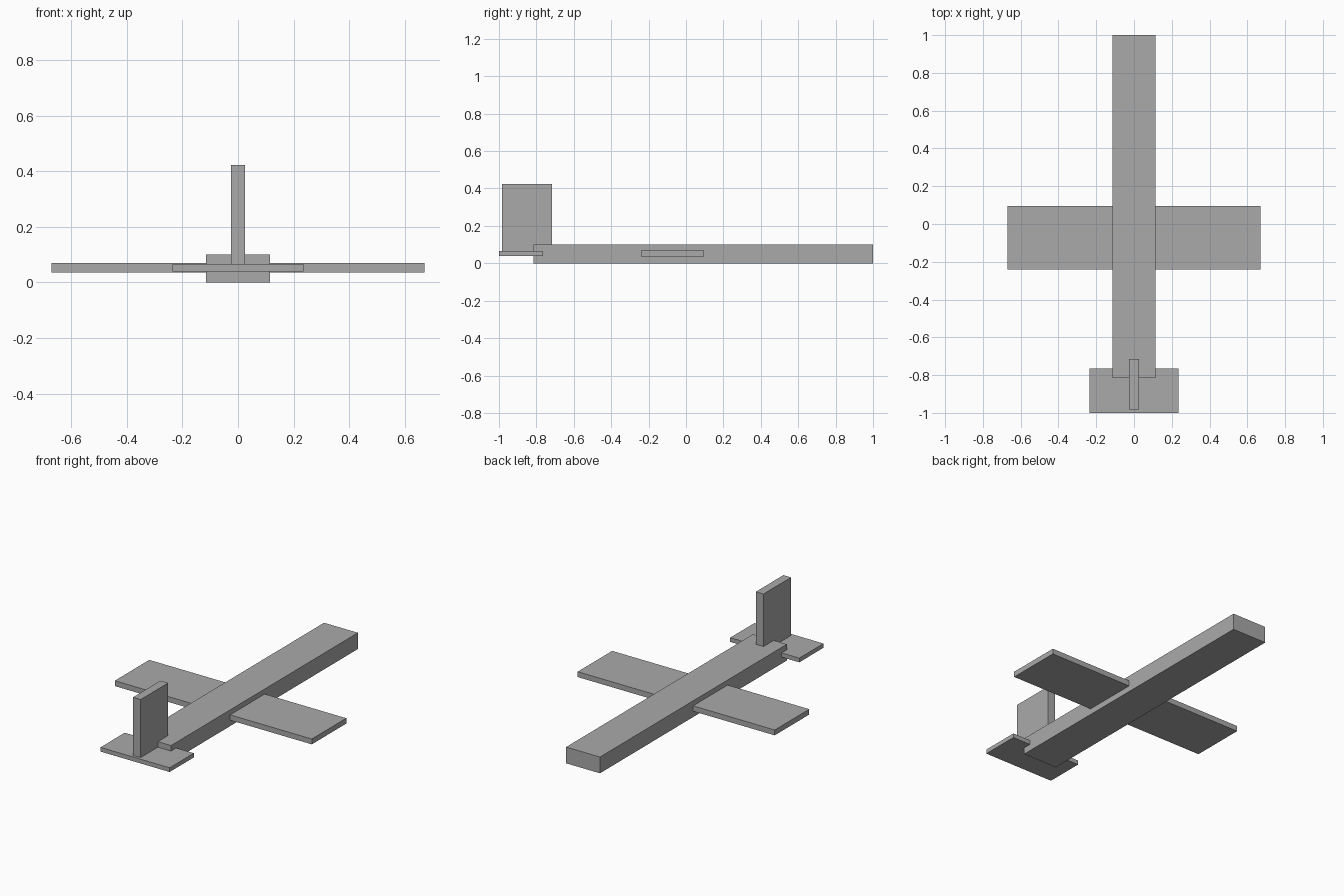
import bpy
from mathutils import Matrix, Vector
import bmesh

default_cube = bpy.data.objects.get("Cube")
if default_cube:
    bpy.data.objects.remove(default_cube, do_unlink=True)

# One plain grey for the whole aircraft
grey = bpy.data.materials.new("plain_grey")
grey.use_nodes = True
colour = (0.4, 0.4, 0.4, 1)
grey.diffuse_color = colour
grey.node_tree.nodes["Principled BSDF"].inputs["Base Color"].default_value = colour


def slab(name, half_width, y_range, z_range):
    """Flat-sided box centred on x = 0."""
    (y0, y1), (z0, z1) = y_range, z_range
    size = Vector((2 * half_width, y1 - y0, z1 - z0))
    centre = Vector((0, (y0 + y1) / 2, (z0 + z1) / 2))
    bm = bmesh.new()
    bmesh.ops.create_cube(bm, size=1)
    bm.transform(Matrix.Translation(centre) @ Matrix.Diagonal(size.to_4d()))
    mesh = bpy.data.meshes.new(name)
    bm.to_mesh(mesh)
    bm.free()
    mesh.materials.append(grey)
    obj = bpy.data.objects.new(name, mesh)
    bpy.context.collection.objects.link(obj)
    return obj


# Body, with the nose towards +y
slab("fuselage", 0.115, (-0.815, 1.0), (0, 0.1))

# Main wing running through the body
slab("wing", 0.67, (-0.24, 0.095), (0.036, 0.069))

# Tail surfaces
slab("tailplane", 0.235, (-1.0, -0.765), (0.04, 0.066))
slab("tail_fin", 0.026, (-0.983, -0.716), (0.06, 0.423))
